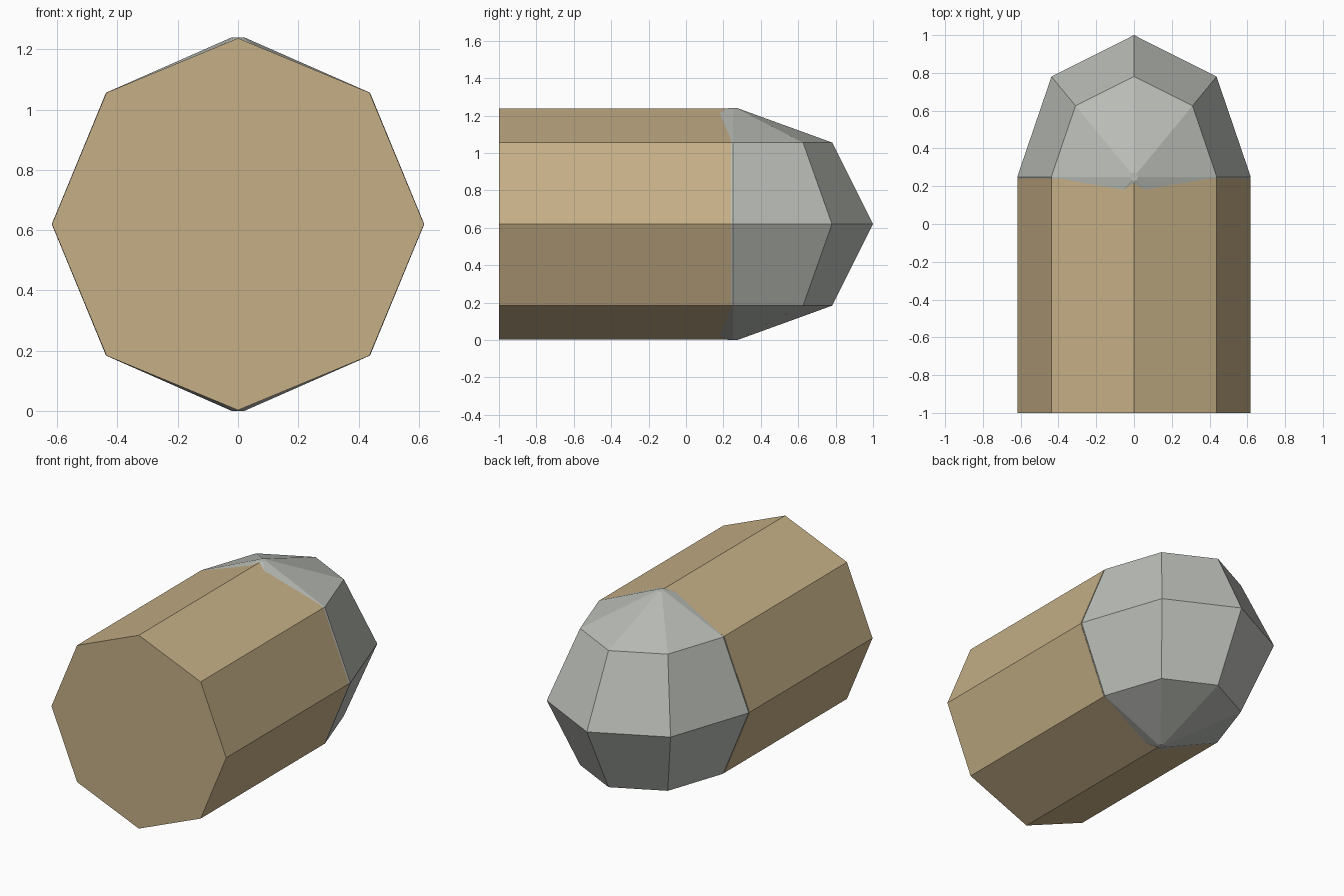
import bpy
import bmesh
from math import radians, tau
from mathutils import Matrix, Vector

cube = bpy.data.objects.get("Cube")
if cube:
    bpy.data.objects.remove(cube, do_unlink=True)

MID = 0.62      # height of the long axis
JOINT = 0.25    # where the casing meets the tip


def material(name, rgb):
    mat = bpy.data.materials.new(name)
    mat.use_nodes = True
    mat.diffuse_color = (*rgb, 1)
    bsdf = next(n for n in mat.node_tree.nodes if n.type == 'BSDF_PRINCIPLED')
    bsdf.inputs["Base Color"].default_value = (*rgb, 1)
    return mat


def add_object(name, bm, mat):
    bmesh.ops.recalc_face_normals(bm, faces=bm.faces)
    mesh = bpy.data.meshes.new(name)
    bm.to_mesh(mesh)
    bm.free()
    mesh.materials.append(mat)
    obj = bpy.data.objects.new(name, mesh)
    bpy.context.collection.objects.link(obj)
    return obj


brass = material("brass", (0.56, 0.43, 0.24))
lead = material("lead_grey", (0.49, 0.51, 0.47))

# Casing: eight-sided prism lying along y
length = 1.24
bm = bmesh.new()
bmesh.ops.create_cone(bm, cap_ends=True, segments=8, radius1=0.617,
                      radius2=0.617, depth=length)
bmesh.ops.rotate(bm, verts=bm.verts, matrix=Matrix.Rotation(radians(90), 3, 'X'))
bmesh.ops.translate(bm, verts=bm.verts, vec=(0, length / 2 - 1, MID))
add_object("casing", bm, brass)

# Tip: faceted ellipsoid with upright poles, half sunk into the casing
half = [(0, MID), (0.02, MID), (0.438, 0.436), (0.618, 0)]
profile = half + [(r, -z) for r, z in reversed(half[:-1])]
bm = bmesh.new()
points = [bm.verts.new((r, 0, z)) for r, z in profile]
edges = [bm.edges.new(pair) for pair in zip(points, points[1:])]
bmesh.ops.spin(bm, geom=points + edges, cent=(0, 0, 0), axis=(0, 0, 1),
               angle=tau, steps=8)
bmesh.ops.remove_doubles(bm, verts=bm.verts, dist=0.001)
bmesh.ops.scale(bm, verts=bm.verts, vec=Vector((1, 0.75 / 0.618, 1)))
bmesh.ops.translate(bm, verts=bm.verts, vec=(0, JOINT, MID))
add_object("tip", bm, lead)
